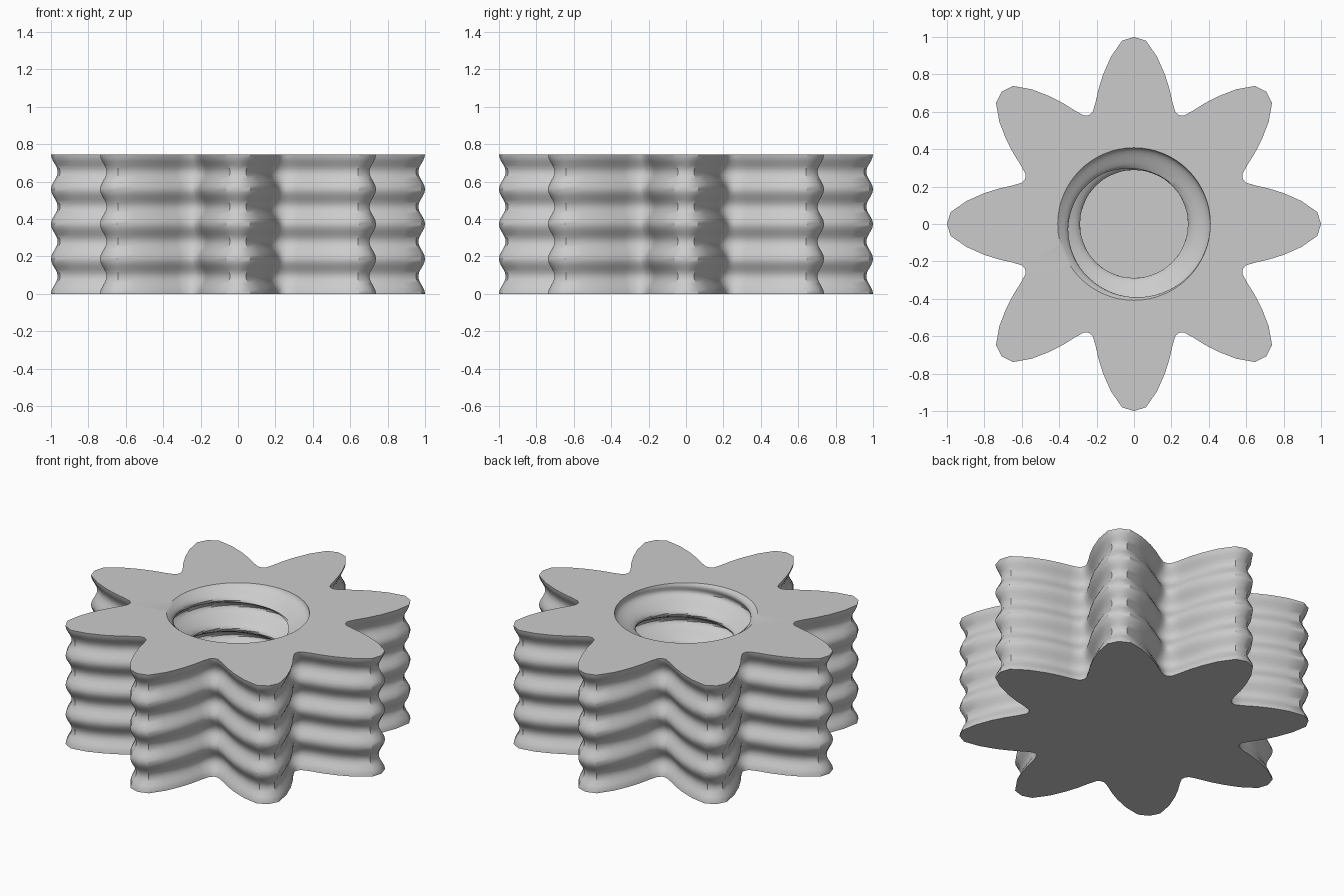
import bpy, bmesh, math
from mathutils import Vector, Matrix

cube = bpy.data.objects.get("Cube")
if cube:
    bpy.data.objects.remove(cube)

HEIGHT = 0.745
PITCH = HEIGHT / 4
TEETH = 8

grey = bpy.data.materials.new("light_grey")
grey.use_nodes = True
colour = (0.6, 0.6, 0.6, 1)
grey.diffuse_color = colour
grey.node_tree.nodes["Principled BSDF"].inputs["Base Color"].default_value = colour

# Half of one tooth: sideways offset, distance along the tooth
HALF_TOOTH = [(0, 1), (0.064, 0.98), (0.123, 0.895), (0.165, 0.8),
              (0.19, 0.72), (0.207, 0.645), (0.222, 0.597), (0.241, 0.582)]


def gear_outline():
    tooth = [Vector((y, x)) for x, y in HALF_TOOTH]
    right = [Vector((p.x, -p.y)) for p in reversed(tooth[1:])]
    one = right + tooth[:-1]
    return [Matrix.Rotation(math.tau * k / TEETH, 2) @ p
            for k in range(TEETH) for p in one]


def inset(points, amount):
    """Move each outline point inward along its mitred normal."""
    result = []
    for i, p in enumerate(points):
        a = (p - points[i - 1]).normalized()
        b = (points[(i + 1) % len(points)] - p).normalized()
        n = Vector((a.y + b.y, -a.x - b.x)).normalized()
        result.append(p - n * amount)
    return result


def add_rings(bm, rings, flip=False):
    """Skin a stack of closed rings."""
    loops = [[bm.verts.new(p) for p in ring] for ring in rings]
    for low, high in zip(loops, loops[1:]):
        for i in range(len(low)):
            quad = [low[i - 1], low[i], high[i], high[i - 1]]
            bm.faces.new(quad[::-1] if flip else quad)
    return loops


def ring_edges(bm, loop):
    return [bm.edges.get((loop[i - 1], loop[i])) for i in range(len(loop))]


bm = bmesh.new()

# Toothed outside wall, rippled along its height
outline = gear_outline()
steps = 40
outer = []
for s in range(steps + 1):
    z = HEIGHT * s / steps
    depth = 0.018 * (1 - math.cos(math.tau * z / PITCH))
    outer.append([(p.x, p.y, z) for p in inset(outline, depth)])
outer_loops = add_rings(bm, outer)

# Bore with a right-handed thread that fades out at the rim
segments, levels = 64, 64
bore = []
for s in range(levels + 1):
    z = HEIGHT * s / levels
    down = HEIGHT - z
    fade = min(1, down / (0.45 * PITCH))
    ring = []
    for k in range(segments):
        a = math.tau * k / segments
        phase = math.tau * down / PITCH + a - math.radians(225)
        r = 0.408 - 0.06 * fade * (1 + math.cos(phase))
        ring.append((r * math.cos(a), r * math.sin(a), z))
    bore.append(ring)
bore_loops = add_rings(bm, bore, flip=True)

# Flat top around the bore, and closed base
top = ring_edges(bm, outer_loops[-1]) + ring_edges(bm, bore_loops[-1])
filled = bmesh.ops.triangle_fill(bm, edges=top, use_beauty=True, normal=(0, 0, 1))
for face in [g for g in filled["geom"] if isinstance(g, bmesh.types.BMFace)]:
    face.normal_update()
    if face.normal.z < 0:
        face.normal_flip()
bm.faces.new(outer_loops[0][::-1])

mesh = bpy.data.meshes.new("threaded_gear")
bm.to_mesh(mesh)
bm.free()
mesh.materials.append(grey)
gear = bpy.data.objects.new("threaded_gear", mesh)
bpy.context.collection.objects.link(gear)

bpy.context.view_layer.objects.active = gear
gear.select_set(True)
bpy.ops.object.shade_smooth_by_angle(angle=math.radians(35))
